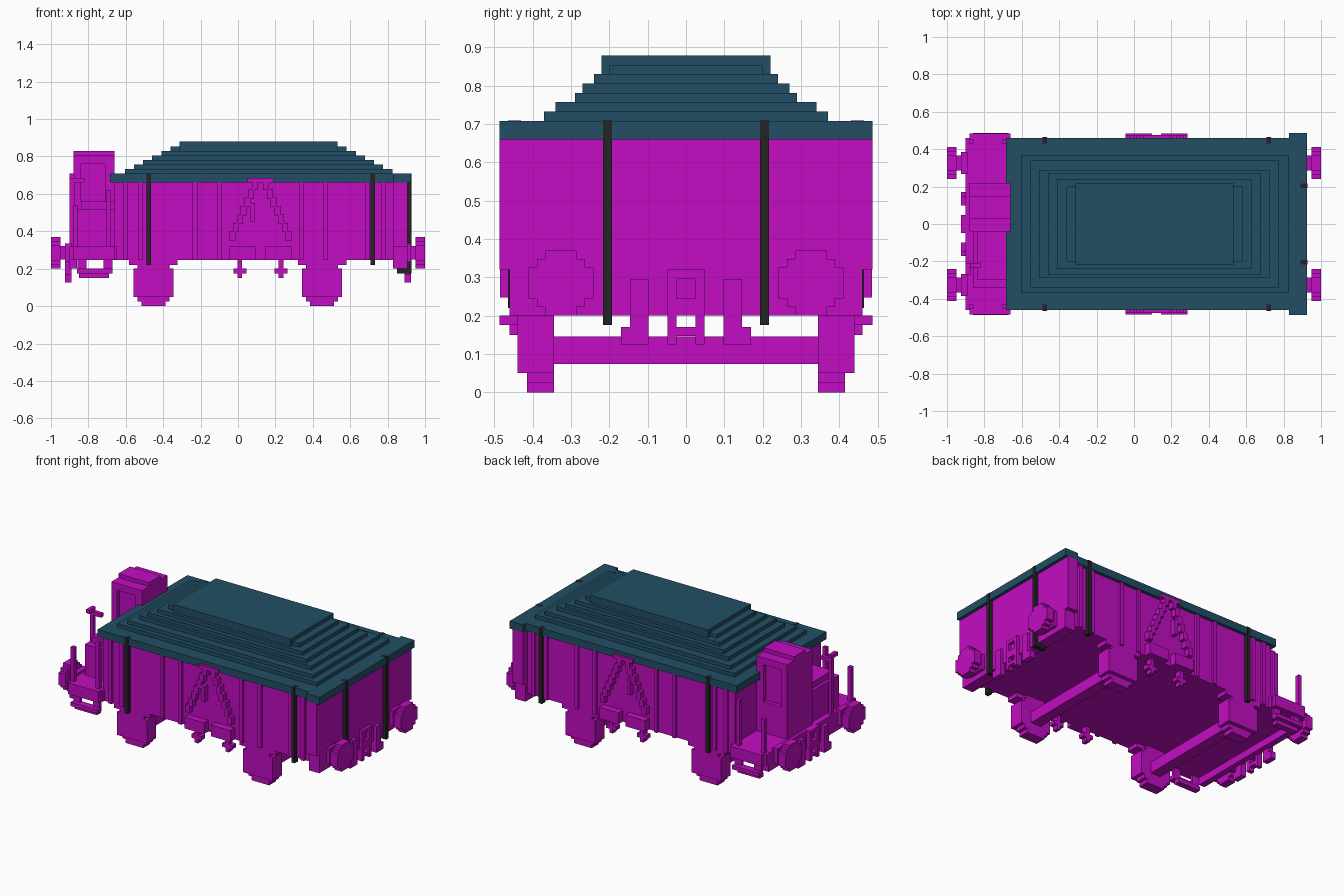
import bpy
import bmesh

old = bpy.data.objects.get("Cube")
if old:
    bpy.data.objects.remove(old, do_unlink=True)


def material(name, red, green, blue):
    mat = bpy.data.materials.new(name)
    mat.use_nodes = True
    mat.diffuse_color = (red, green, blue, 1)
    shader = mat.node_tree.nodes["Principled BSDF"]
    shader.inputs["Base Color"].default_value = mat.diffuse_color
    return mat


magenta = material("magenta", red=.54, green=.004, blue=.54)
teal = material("dark teal", red=.016, green=.078, blue=.13)
black = material("black", red=.017, green=.017, blue=.017)

# Shared dimensions
step = .0244
floor = .247
deck = .32
eaves = .66
rim_top = .708
side = .44
body_edge = .46
widest = .487
end_face = .905
cabin_back = -.66
cabin_front = -.88


def around(centre, half):
    return (centre - half, centre + half)


def wide(half):
    return around(0, half)


def block(x, y, z):
    return (x, y, z)


def both_sides(blocks):
    """Repeat blocks mirrored across the centre line."""
    return blocks + [block(x, (-y[0], -y[1]), z) for x, y, z in blocks]


def both_ends(blocks):
    """Repeat blocks mirrored from one end to the other."""
    return blocks + [block((-x[0], -x[1]), y, z) for x, y, z in blocks]


def stepped_disc(across, up, share):
    """Three overlapping rectangles that approximate a round outline."""
    (left, right), (low, high) = across, up
    middle_across, middle_up = (left + right) / 2, (low + high) / 2
    half_across, half_up = (right - left) / 2, (high - low) / 2
    between = (1 + share) / 2
    return [(around(middle_across, half_across * a), around(middle_up, half_up * b))
            for a, b in ((1, share), (between, between), (share, 1))]


def build(name, blocks, mat=magenta):
    """Make one object from a list of blocks."""
    bm = bmesh.new()
    for ranges in blocks:
        for vert in bmesh.ops.create_cube(bm, size=1)["verts"]:
            for axis, (start, stop) in enumerate(ranges):
                vert.co[axis] = (start + stop) / 2 + vert.co[axis] * abs(stop - start)
    mesh = bpy.data.meshes.new(name)
    bm.to_mesh(mesh)
    bm.free()
    mesh.materials.append(mat)
    obj = bpy.data.objects.new(name, mesh)
    bpy.context.collection.objects.link(obj)


# Wagon body with a wider end wall above the headstock
build("body", [block(x=(cabin_back, end_face), y=wide(side), z=(floor, eaves))])
build("end_wall", [block(x=(.83, end_face), y=wide(widest), z=(deck, eaves)),
                   block(x=(.83, end_face), y=wide(body_edge), z=(.2, deck))])

# Upright ribs on the sides
rib_places = (-.6, -.52, -.23, -.1, .34, .47, .69, .78)
build("side_ribs", both_sides([block(x=around(place, step / 2), y=(.43, .455), z=(floor, eaves))
                               for place in rib_places]))

# Stepped triangular door frame on each side
middle = .12
frame_depth = (.43, .475)
frame = [block(x=around(middle, .07), y=frame_depth, z=(eaves, eaves + step)),
         block(x=around(middle - .04, step / 2), y=frame_depth, z=(.45, .55))]
for direction in (-1, 1):
    frame.append(block(x=around(middle + direction * .095, .07), y=(.43, .485), z=(floor, deck)))
    for rung in range(7):
        offset = .15 - .02 * rung
        bottom = .35 + .045 * rung
        frame.append(block(x=around(middle + direction * offset, .016), y=frame_depth,
                           z=(bottom, bottom + .05)))
build("door_frames", both_sides(frame))

# Roof rim and stepped roof
build("roof_rim", [block(x=(-.685, .925), y=wide(body_edge), z=(eaves, rim_top)),
                   block(x=(.83, .925), y=wide(widest), z=(eaves, rim_top))], teal)
roof = []
for level, half_width in enumerate((.37, .34, .29, .27, .24, .2, .22)):
    half_length = .715 - 2 * step * level
    roof.append(block(x=around(.11, half_length), y=wide(half_width),
                      z=(rim_top, rim_top + step * (level + 1))))
build("roof_steps", roof, teal)

# Black straps over the sides and the end, hooked under the headstock
strap_top = rim_top + .001
build("side_straps", both_sides([block(x=around(place, step / 2), y=(.43, .465), z=(.22, strap_top))
                                 for place in (-.477, .72)]), black)
end_strap = around(.205, step / 2)
build("end_straps", both_sides([block(x=(.89, .928), y=end_strap, z=(.175, strap_top)),
                                block(x=(.85, .928), y=end_strap, z=(.175, .2))]), black)

# Wheels with stepped outline, springs and axles
wheels, springs, axles = [], [], []
for place in (-.453, .45):
    outline = stepped_disc(across=around(place, .107), up=(0, .25), share=.6)
    wheels += [block(x=across, y=(.345, .415), z=up) for across, up in outline]
    wheels.append(block(x=around(place, .107), y=(.345, side), z=(.05, .2)))
    wheels.append(block(x=around(place, .085), y=(.345, side), z=(.05, .225)))
    springs.append(block(x=around(place, .13), y=(.36, side), z=(.22, floor)))
    axles.append(block(x=around(place, .036), y=wide(.35), z=around(.11, .036)))
build("wheels", both_sides(wheels))
build("springs", both_sides(springs))
build("axles", axles)

# Brake hangers under the body
hangers = []
for place in (.01, .23):
    hangers.append(block(x=around(place, step / 2), y=(.4, side), z=(.15, floor)))
    hangers.append(block(x=around(place, .035), y=(.4, side), z=(.175, .2)))
build("hangers", both_sides(hangers))

# Buffers with stepped round heads
buffer_y, buffer_z = .326, .285
heads = stepped_disc(across=around(buffer_y, .085), up=around(buffer_z, .085), share=.48)
buffers = [block(x=(.95, 1), y=across, z=up) for across, up in heads]
buffers.append(block(x=(.88, .96), y=around(buffer_y, .04), z=around(buffer_z, .036)))
buffers.append(block(x=(.89, .925), y=around(buffer_y, .06), z=around(buffer_z, .05)))
build("buffers", both_ends(both_sides(buffers)))

# Couplings: side hooks and an open central link
link = (.89, .925)
coupling = both_sides([block(x=link, y=around(.122, step), z=(.125, .295)),
                       block(x=link, y=(.1, .17), z=(.125, .17)),
                       block(x=link, y=(step, 2 * step), z=(.125, deck))])
for bar in ((.295, deck), (.2, .245), (.147, .17)):
    coupling.append(block(x=link, y=wide(.03), z=bar))
build("couplings", both_ends(coupling))

# Brake platform at the far end with its buffer beam
build("platform", [block(x=(-.9, -.65), y=wide(body_edge), z=(floor, deck)),
                   block(x=(cabin_front, cabin_back), y=wide(.485), z=(floor, deck)),
                   block(x=(-.9, -.86), y=wide(side), z=(.2, deck))])

# Footsteps hanging from the platform
footstep = [block(x=(-.86, -.67), y=(side, widest), z=(.175, .2)),
            block(x=(-.85, -.69), y=(.42, body_edge), z=(.15, .175))]
for post in (-.835, -.695):
    footstep.append(block(x=around(post, step), y=(side, body_edge), z=(.175, floor)))
build("footsteps", both_sides(footstep))

# Brake cabin with a stepped top and framed side panels
cabin_length = (cabin_front, cabin_back)
cabin_middle = .09
cabin = [block(x=cabin_length, y=around(cabin_middle, .105), z=(deck, .76)),
         block(x=cabin_length, y=around(cabin_middle, .13), z=(.76, .805)),
         block(x=cabin_length, y=around(cabin_middle, .06), z=(.76, .83))]
for direction in (-1, 1):
    panel = around(cabin_middle + direction * .115, .015)
    cabin.append(block(x=(cabin_front, -.84), y=panel, z=(deck, .78)))
    cabin.append(block(x=(-.71, cabin_back), y=panel, z=(deck, .78)))
    cabin.append(block(x=(-.86, -.68), y=panel, z=(deck, .52)))
build("brake_cabin", cabin)
build("low_cabinet", [block(x=(-.86, cabin_back), y=(-.34, -.03), z=(deck, .52)),
                      block(x=(-.84, cabin_back), y=(-.3, -.03), z=(deck, .56))])

# Brake handle and corner handrails
handle = around(-.22, step / 2)
handle_post = (-.9, -.875)
build("brake_handle", [block(x=handle_post, y=handle, z=(deck, rim_top)),
                       block(x=handle_post, y=(-.27, -.21), z=(rim_top - step, rim_top)),
                       block(x=(-.9, -.82), y=handle, z=(eaves, eaves + step))])
rails = []
for post, height in ((-.87, .54), (-.69, .62)):
    rails.append(block(x=around(post, step / 2), y=(.43, .455), z=(deck, height)))
build("handrails", both_sides(rails))
